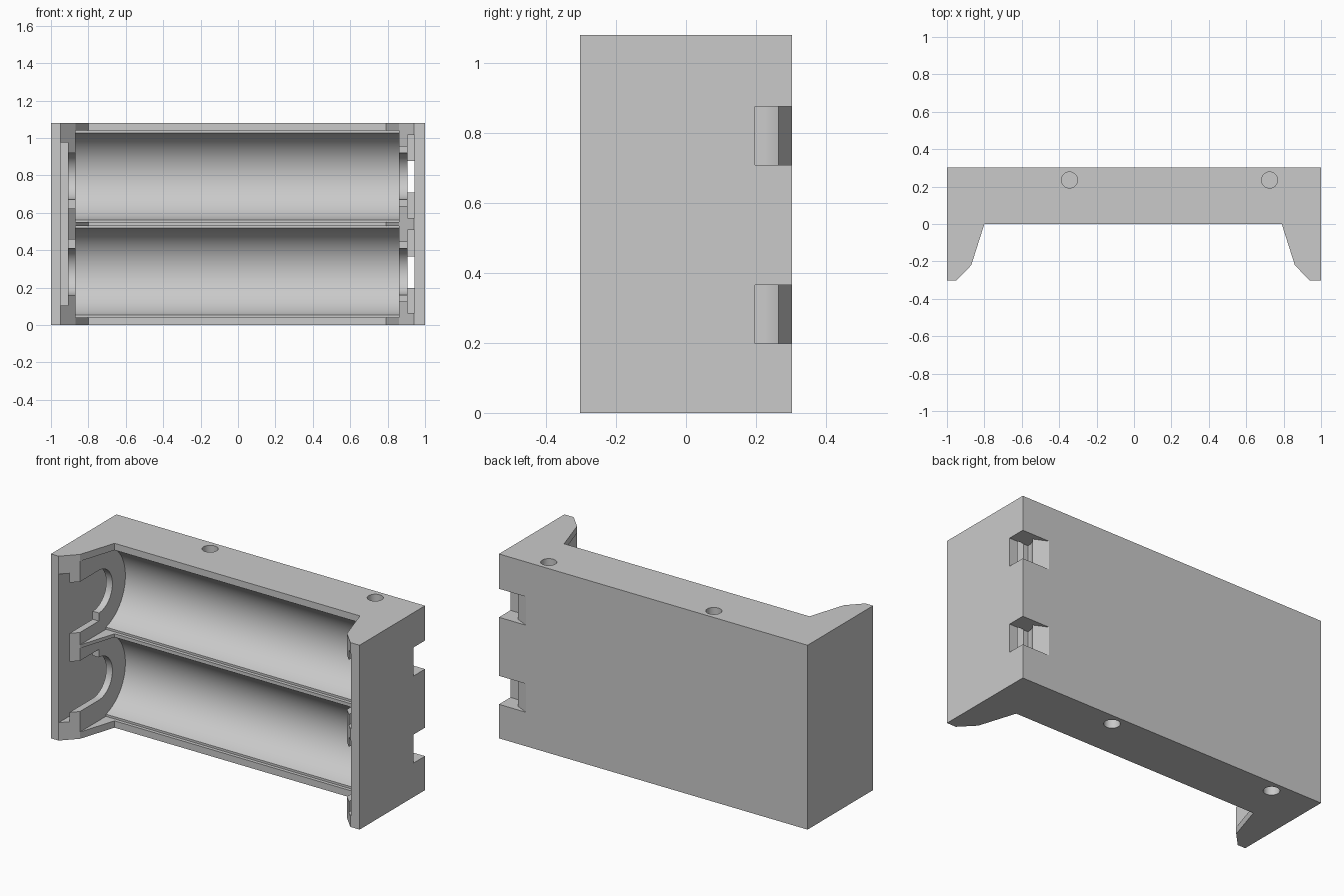
import bpy, bmesh, math
from mathutils import Vector

if "Cube" in bpy.data.objects:
    bpy.data.objects.remove(bpy.data.objects["Cube"], do_unlink=True)

HEIGHT = 1.08
BAY_Z = 0.285          # axis height of the lower bay

grey = bpy.data.materials.new("plain_grey")
grey.use_nodes = True
grey.diffuse_color = (0.59, 0.59, 0.59, 1)
grey.node_tree.nodes["Principled BSDF"].inputs["Base Color"].default_value = (0.59, 0.59, 0.59, 1)


def prism(name, points, axis, lo, hi):
    """Extrude a closed profile along x (points are y, z) or z (points are x, y)."""
    bm = bmesh.new()
    place = (lambda p: (lo, p[0], p[1])) if axis == "x" else (lambda p: (p[0], p[1], lo))
    face = bm.faces.new([bm.verts.new(place(p)) for p in points])
    step = Vector((hi - lo, 0, 0)) if axis == "x" else Vector((0, 0, hi - lo))
    moved = bmesh.ops.extrude_face_region(bm, geom=[face])["geom"]
    bmesh.ops.translate(bm, vec=step, verts=[v for v in moved if isinstance(v, bmesh.types.BMVert)])
    bmesh.ops.recalc_face_normals(bm, faces=bm.faces)
    mesh = bpy.data.meshes.new(name)
    bm.to_mesh(mesh)
    bm.free()
    mesh.materials.append(grey)
    obj = bpy.data.objects.new(name, mesh)
    bpy.context.collection.objects.link(obj)
    return obj


def arch(z, yc, r, step_y, below, above, sides=40):
    """Round-backed opening, open to the front, widening to a straight mouth at step_y."""
    start = math.asin((step_y - yc) / r)
    span = math.pi - 2 * start
    arc = [(yc + r * math.cos(a), z + r * math.sin(a))
           for a in (span * (i / sides - 0.5) for i in range(sides + 1))]
    pts = [(-0.4, z - below)]
    if below > r:
        pts.append((step_y, z - below))
    pts += arc
    if above > r:
        pts.append((step_y, z + above))
    return pts + [(-0.4, z + above)]


def rect(a0, b0, a1, b1):
    return [(a0, b0), (a1, b0), (a1, b1), (a0, b1)]


def circle(x, y, r, sides=32):
    return [(x + r * math.cos(math.tau * i / sides), y + r * math.sin(math.tau * i / sides))
            for i in range(sides)]


# Main body: back slab with a tapered wall at each end
holder = prism("holder_body", [
    (-1, 0.303), (-1, -0.303), (-0.95, -0.303), (-0.87, -0.22), (-0.8, 0),
    (0.79, 0), (0.86, -0.22), (0.94, -0.303), (1, -0.303), (1, 0.303)], "z", 0, HEIGHT)

cutters = []

# Wide contact slot shared by both bays in the right wall
cutters.append(prism("wide_slot", rect(-0.4, 0.105, 0.18, HEIGHT - 0.105), "x", -0.95, -0.91))

for z, inward in ((BAY_Z, 1), (HEIGHT - BAY_Z, -1)):
    # Round-backed bay with a narrow ledge along its mouth
    cutters.append(prism("bay", arch(z, -0.04, 0.24, 0.02, 0.245, 0.245), "x", -0.87, 0.86))
    # Contact windows through the inner skins of the end walls
    low, high = (0.125, 0.172) if inward > 0 else (0.172, 0.125)
    cutters.append(prism("right_window", arch(z, -0.045, 0.125, -0.045, low, high), "x", -0.93, -0.82))
    cutters.append(prism("left_window", arch(z, -0.045, 0.125, -0.045, 0.16, 0.16), "x", 0.82, 0.925))
    # Separate contact slot in the left wall
    cutters.append(prism("left_slot", rect(-0.4, z - 0.222, 0.2, z + 0.222), "x", 0.905, 0.945))
    # Tab notch at the rear corner, with a hollowed ridge
    cutters.append(prism("tab_notch", [
        (1.1, 0.197), (0.876, 0.197), (0.878, 0.22), (0.886, 0.243), (0.904, 0.265),
        (0.82, 0.305), (0.82, 0.4), (1.1, 0.4)], "z", z - 0.086, z + 0.081))

# Blind peg holes in the top and bottom
for x in (-0.345, 0.725):
    cutters.append(prism("top_hole", circle(x, 0.235, 0.043), "z", HEIGHT - 0.1, HEIGHT + 0.1))
    cutters.append(prism("bottom_hole", circle(-x, 0.235, 0.043), "z", -0.1, 0.1))

# Cut everything out of the body
bpy.context.view_layer.objects.active = holder
for cutter in cutters:
    cutter.hide_render = True
    mod = holder.modifiers.new("cut", "BOOLEAN")
    mod.operation = "DIFFERENCE"
    mod.solver = "EXACT"
    mod.object = cutter
    bpy.ops.object.modifier_apply(modifier=mod.name)
    bpy.data.objects.remove(cutter, do_unlink=True)

# Smooth the curved walls, keep the corners crisp
bpy.ops.object.select_all(action="DESELECT")
holder.select_set(True)
bpy.ops.object.shade_smooth_by_angle(angle=math.radians(25))
